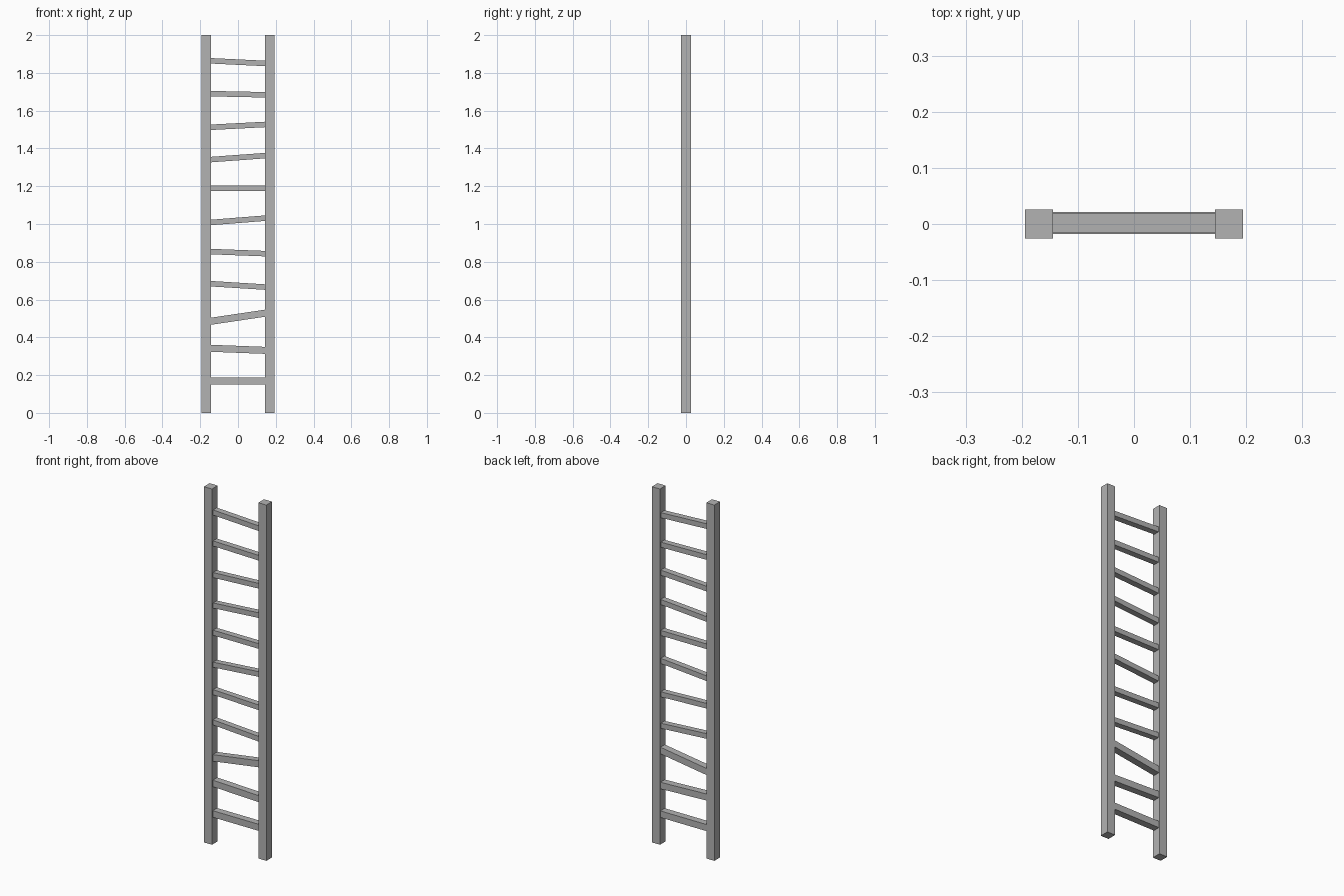
import bpy
import math

old = bpy.data.objects.get("Cube")
if old:
    bpy.data.objects.remove(old, do_unlink=True)

# One weathered grey for the whole ladder
grey = bpy.data.materials.new("weathered_grey")
grey.use_nodes = True
colour = (0.45, 0.45, 0.45, 1)
grey.diffuse_color = colour
grey.node_tree.nodes["Principled BSDF"].inputs["Base Color"].default_value = colour


def beam(name, location, size, tilt=0):
    bpy.ops.mesh.primitive_cube_add(size=1, location=location)
    obj = bpy.context.object
    obj.name = name
    obj.scale = size
    obj.rotation_euler.y = tilt
    obj.data.materials.append(grey)
    return obj


# Upright rails
RAIL_X = 0.169
for side, name in ((1, "left_rail"), (-1, "right_rail")):
    beam(name, (side * RAIL_X, 0, 1), (0.05, 0.051, 2))

# Crooked rungs: height at the -x end, height at the +x end, bottom to top
SPAN = 0.29
RUNGS = [(0.17, 0.17), (0.342, 0.331), (0.485, 0.528), (0.684, 0.666),
         (0.854, 0.843), (1.008, 1.031), (1.188, 1.188), (1.341, 1.362),
         (1.512, 1.527), (1.69, 1.684), (1.864, 1.85)]
for i, (low, high) in enumerate(RUNGS):
    rise = high - low
    thick = 0.037 if i < 3 else 0.029
    depth = 0.039 if i < 3 else 0.034
    beam(f"rung_{i + 1}", (0, 0.0015, (low + high) / 2),
         (math.hypot(SPAN, rise) + 0.01, depth, thick), -math.atan2(rise, SPAN))
